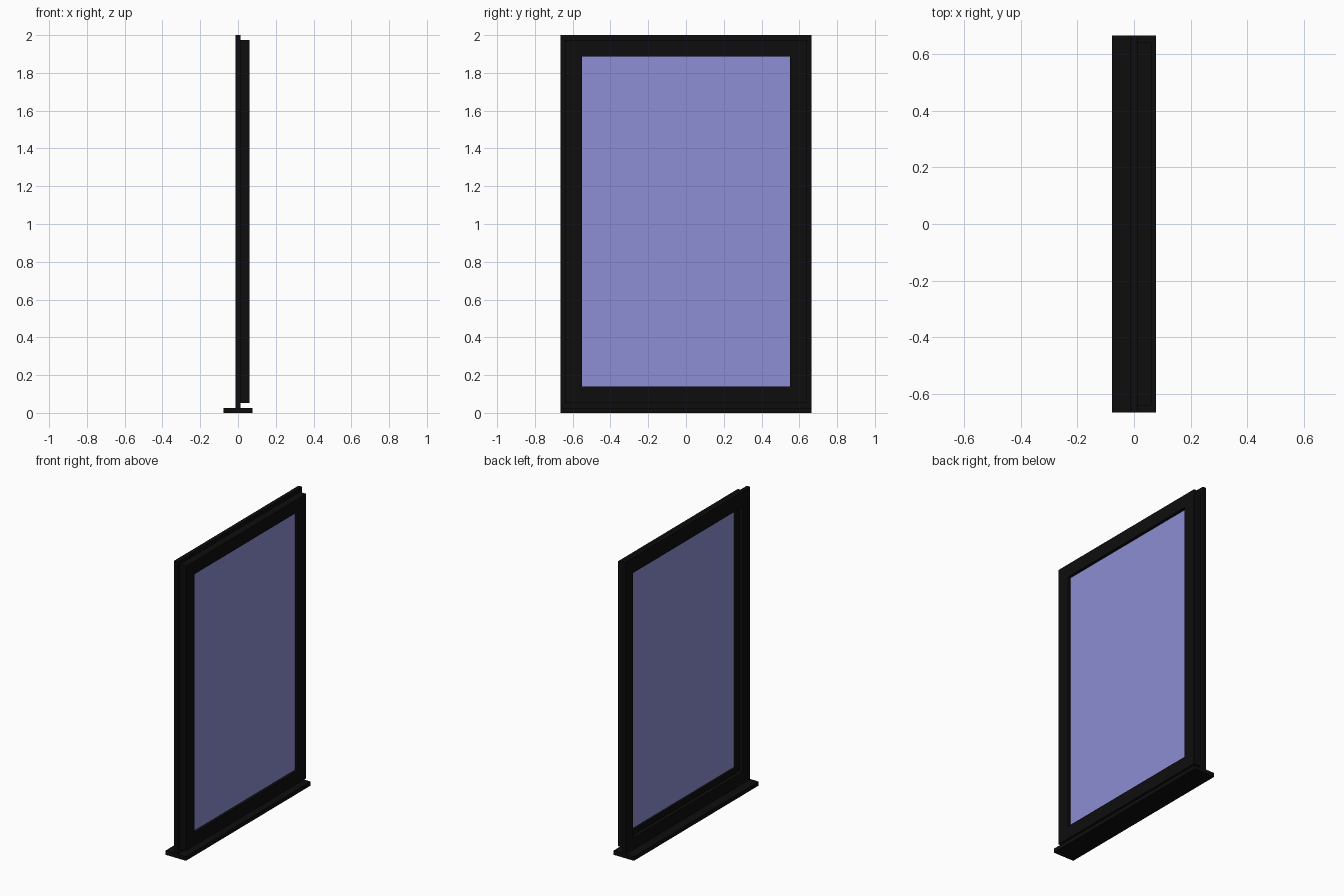
import bpy, bmesh

if "Cube" in bpy.data.objects:
    bpy.data.objects.remove(bpy.data.objects["Cube"])


def material(name, rgb):
    m = bpy.data.materials.new(name)
    m.diffuse_color = (*rgb, 1)
    m.use_nodes = True
    m.node_tree.nodes["Principled BSDF"].inputs["Base Color"].default_value = m.diffuse_color
    return m


BLACK = material("black_frame", (0.004, 0.004, 0.004))
GLASS = material("blue_glass", (0.27, 0.27, 0.66))


def finish(name, bm, mat):
    bmesh.ops.recalc_face_normals(bm, faces=bm.faces)
    me = bpy.data.meshes.new(name)
    bm.to_mesh(me)
    bm.free()
    me.materials.append(mat)
    ob = bpy.data.objects.new(name, me)
    bpy.context.collection.objects.link(ob)
    return ob


def box(name, x0, x1, half_y, z0, z1, mat):
    bm = bmesh.new()
    bmesh.ops.create_cube(bm, size=1)
    for v in bm.verts:
        v.co.x = x1 if v.co.x > 0 else x0
        v.co.y *= 2 * half_y
        v.co.z = z1 if v.co.z > 0 else z0
    return finish(name, bm, mat)


def frame(name, x0, x1, outer, inner, mat):
    """Mitred rectangular ring; outer and inner are (half_y, z0, z1)."""
    bm = bmesh.new()
    loops = []
    for x, (h, z0, z1) in ((x0, outer), (x1, outer), (x1, inner), (x0, inner)):
        loops.append([bm.verts.new((x, y, z)) for y, z in
                      ((-h, z0), (h, z0), (h, z1), (-h, z1))])
    for i in range(4):
        a, b = loops[i], loops[(i + 1) % 4]
        for j in range(4):
            k = (j + 1) % 4
            bm.faces.new((a[j], a[k], b[k], b[j]))
    return finish(name, bm, mat)


# Thin fixed frame behind the sash
frame("outer_frame", -0.014, 0.012, (0.665, 0.0, 2.0), (0.587, 0.105, 1.895), BLACK)
# Thicker sash standing proud on the +x side
frame("sash_frame", 0.012, 0.061, (0.64, 0.053, 1.975), (0.55, 0.14, 1.887), BLACK)
# Pane set inside the sash
box("glass_pane", 0.027, 0.041, 0.55, 0.14, 1.887, GLASS)
# Ledge along the bottom
box("sill", -0.077, 0.077, 0.665, 0.0, 0.027, BLACK)
